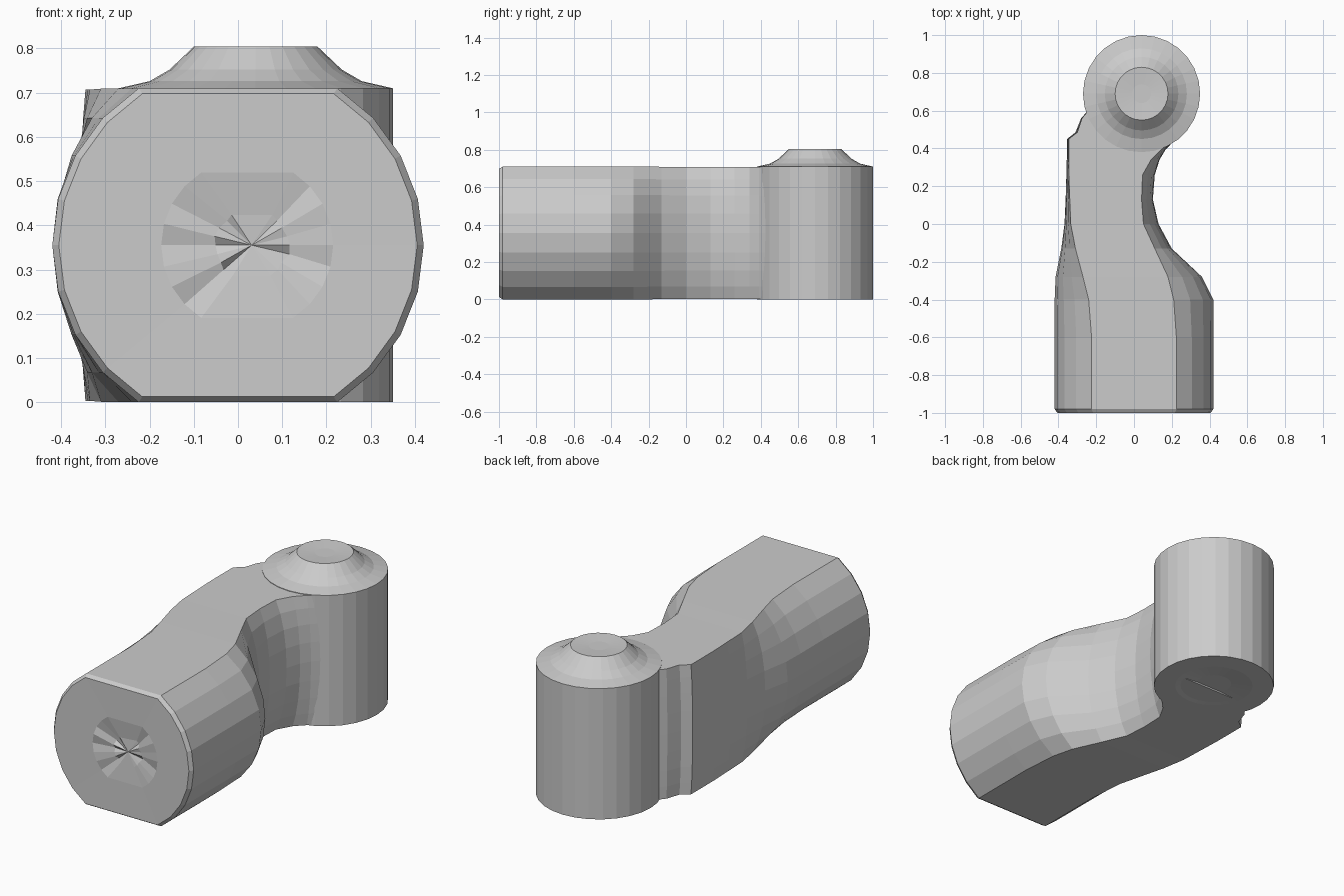
import bpy, bmesh, math, random

if "Cube" in bpy.data.objects:
    bpy.data.objects.remove(bpy.data.objects["Cube"])

random.seed(4)
R, ZC, HALF = 0.42, 0.355, 0.355      # shank radius, centre height, half height
N = 8                                 # segments up each side
A = math.asin(HALF / R)
TOP = R * math.cos(A)                 # half width of the flats


def make_object(name, rings):
    """Skin a list of equal closed rings and cap both ends."""
    bm = bmesh.new()
    loops = [[bm.verts.new(p) for p in ring] for ring in rings]
    for a, b in zip(loops, loops[1:]):
        n = len(a)
        for i in range(n):
            j = (i + 1) % n
            bm.faces.new((a[i], a[j], b[j], b[i]))
    for loop in (loops[0], loops[-1]):
        c = bm.verts.new([sum(v.co[k] for v in loop) / len(loop) for k in range(3)])
        for i in range(len(loop)):
            bm.faces.new((loop[i], loop[(i + 1) % len(loop)], c))
    bmesh.ops.recalc_face_normals(bm, faces=bm.faces)
    mesh = bpy.data.meshes.new(name)
    bm.to_mesh(mesh)
    bm.free()
    obj = bpy.data.objects.new(name, mesh)
    bpy.context.collection.objects.link(obj)
    return obj


def section(y, left_edge, left_mid, right_mid, right_edge, half):
    """Flat top and bottom, with bulged sides."""
    right, left = [], []
    for i in range(N + 1):
        t = -A + 2 * A * i / N
        z = ZC + half * math.sin(t) / math.sin(A)
        f = (R * math.cos(t) - TOP) / (R - TOP)
        right.append((right_edge + (right_mid - right_edge) * f, y, z))
        left.append((left_edge + (left_mid - left_edge) * f, y, z))
    return right + left[::-1]


def shrink(ring, s, y, jitter=0.0):
    """Scaled copy of a ring around the end-face centre."""
    cx = 0.04
    return [(cx + (x - cx) * s * (1 + random.uniform(-jitter, jitter) * 8),
             y + random.uniform(-jitter, jitter),
             ZC + (z - ZC) * s) for x, _, z in ring]


# Shank blending into the flat neck: y, left edge/mid, right mid/edge, half height
stations = [
    (-0.98, -TOP, -R, R, TOP, 0.355),
    (-0.60, -TOP, -R, R, TOP, 0.355),
    (-0.40, -0.24, -R, R, 0.21, 0.355),
    (-0.28, -0.27, -0.415, 0.36, 0.18, 0.355),
    (-0.13, -0.31, -0.385, 0.20, 0.11, 0.354),
    (0.00, -0.335, -0.368, 0.13, 0.05, 0.352),
    (0.13, -0.34, -0.362, 0.10, 0.04, 0.352),
    (0.26, -0.345, -0.358, 0.11, 0.045, 0.352),
    (0.34, -0.345, -0.356, 0.135, 0.09, 0.352),
    (0.39, -0.345, -0.355, 0.165, 0.14, 0.352),
    (0.45, -0.345, -0.355, 0.22, 0.21, 0.352),
    (0.485, -0.30, -0.31, 0.23, 0.23, 0.352),
    (0.56, -0.275, -0.28, 0.23, 0.23, 0.352),
    (0.65, -0.20, -0.20, 0.20, 0.20, 0.352),
]
rings = [section(*s) for s in stations]
# Chamfered end face with a shallow worn dent
rim = [(x * 0.965, -1.0, ZC + (z - ZC) * 0.965) for x, _, z in rings[0]]
rings = [shrink(rim, 0.2, -0.985, 0.012), shrink(rim, 0.48, -0.999), rim] + rings
body = make_object("shank_and_neck", rings)

# Upright eye with a raised boss on top, turned around its axis
profile = [(0.09, 0.012), (0.20, 0.0), (0.31, 0.0), (0.31, 0.71), (0.24, 0.726),
           (0.195, 0.752), (0.14, 0.804), (0.05, 0.798)]
SIDES = 28
eye = make_object("upright_eye", [
    [(0.04 + r * math.cos(2 * math.pi * i / SIDES),
      0.69 + r * math.sin(2 * math.pi * i / SIDES), z) for i in range(SIDES)]
    for r, z in profile])

# Join both into one solid
union = body.modifiers.new("join", 'BOOLEAN')
union.operation = 'UNION'
union.solver = 'EXACT'
union.object = eye
bpy.context.view_layer.objects.active = body
bpy.ops.object.modifier_apply(modifier="join")
bpy.data.objects.remove(eye)
body.name = "offset_rod_end"
